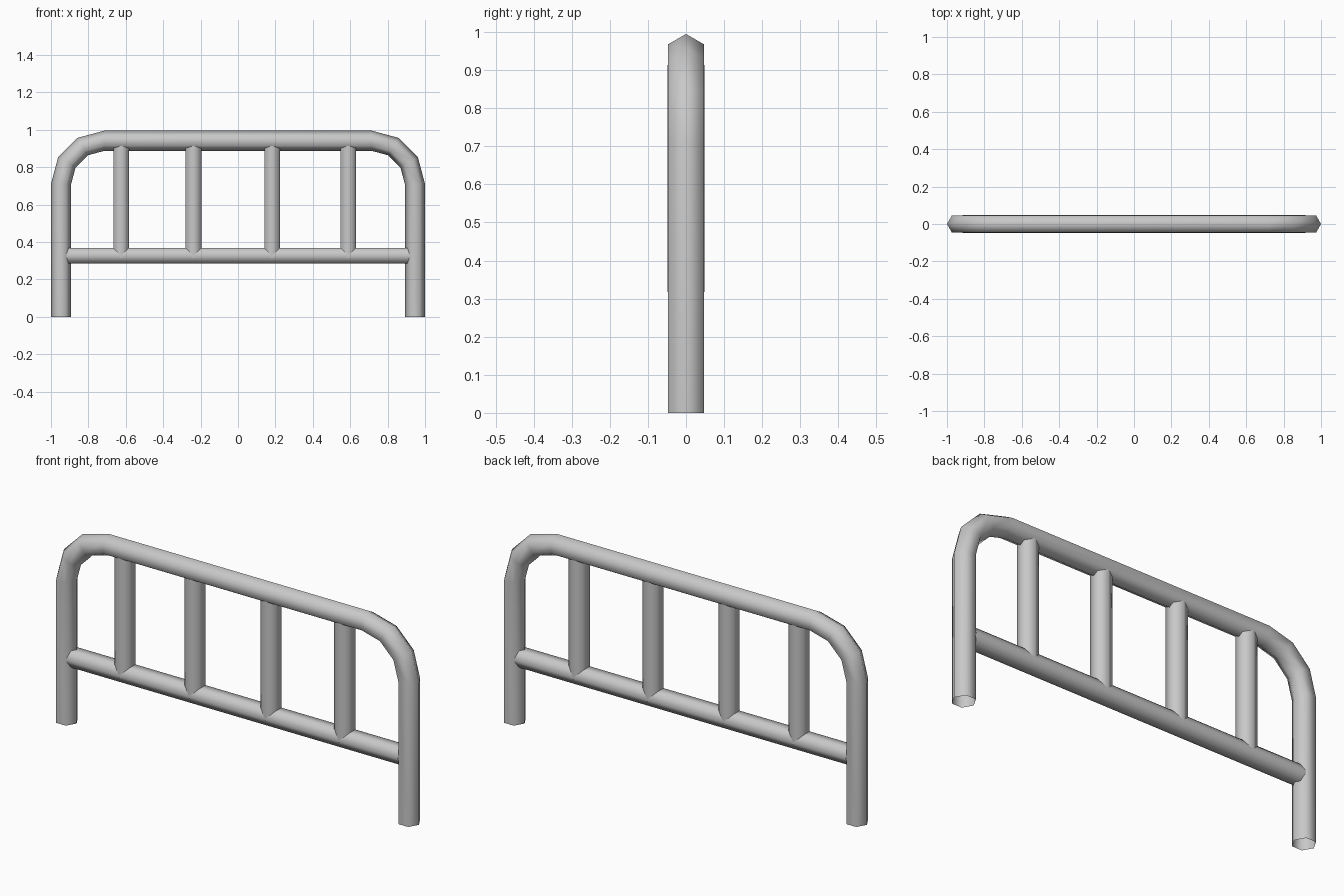
import bpy
import bmesh
import math
from mathutils import Vector

SIDES = 6

if "Cube" in bpy.data.objects:
    bpy.data.objects.remove(bpy.data.objects["Cube"])

metal = bpy.data.materials.new("grey metal")
metal.use_nodes = True
grey = (0.58, 0.58, 0.58, 1)
metal.diffuse_color = grey
metal.node_tree.nodes["Principled BSDF"].inputs["Base Color"].default_value = grey


def tube(name, rings, radius, turn=0.0):
    """Open six-sided tube; each ring is a centre and its outward direction in the xz plane."""
    bm = bmesh.new()
    loops = []
    for centre, out in rings:
        loop = []
        for i in range(SIDES):
            a = turn + math.tau * i / SIDES
            offset = out * math.cos(a) + Vector((0, 1, 0)) * math.sin(a)
            loop.append(bm.verts.new(centre + offset * radius))
        loops.append(loop)
    for low, high in zip(loops, loops[1:]):
        for i in range(SIDES):
            j = (i + 1) % SIDES
            bm.faces.new((low[i], low[j], high[j], high[i]))
    bm.normal_update()
    # Face the walls away from the tube's centre line
    first = bm.faces[:][0]
    if first.normal.dot(first.calc_center_median() - (rings[0][0] + rings[1][0]) / 2) < 0:
        bmesh.ops.reverse_faces(bm, faces=bm.faces[:])
    mesh = bpy.data.meshes.new(name)
    bm.to_mesh(mesh)
    bm.free()
    mesh.materials.append(metal)
    for face in mesh.polygons:
        face.use_smooth = True
    obj = bpy.data.objects.new(name, mesh)
    bpy.context.collection.objects.link(obj)
    return obj


# Outer frame: leg, rounded corner, top run, rounded corner, leg
RADIUS = 0.054
BEND = 0.231
BEND_X, BEND_Z = 0.715, 0.71
left, right, up = Vector((1, 0, 0)), Vector((-1, 0, 0)), Vector((0, 0, 1))
frame = [(Vector((-BEND_X - BEND, 0, 0)), right)]
for side in (-1, 1):
    for step in range(4):
        a = math.radians(30 * (step if side < 0 else 3 - step))
        out = Vector((side * math.cos(a), 0, math.sin(a)))
        frame.append((Vector((side * BEND_X, 0, BEND_Z)) + out * BEND, out))
frame.append((Vector((BEND_X + BEND, 0, 0)), left))
tube("outer_frame", frame, RADIUS)

# Lower rail and upright bars, with an edge to the front and back
THIN = 0.048
QUARTER = math.pi / 2
tube("lower_rail", [(Vector((x, 0, 0.327)), up) for x in (-0.917, 0.917)], THIN, QUARTER)
for n, x in enumerate((-0.625, -0.238, 0.182, 0.59), 1):
    tube(f"upright_bar_{n}", [(Vector((x, 0, z)), left) for z in (0.318, 0.914)], THIN, QUARTER)
